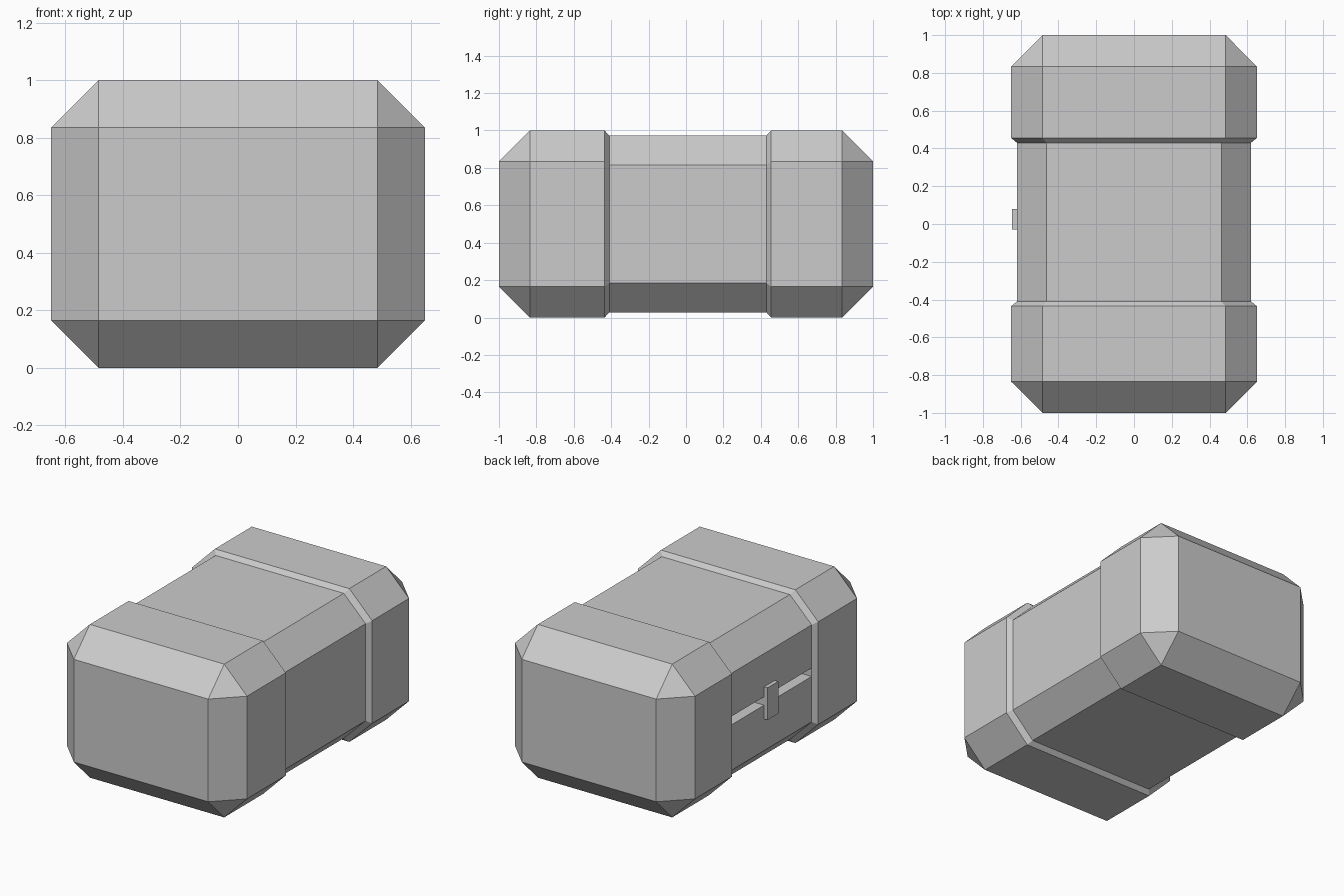
import bpy, bmesh
from mathutils import Vector

if "Cube" in bpy.data.objects:
    bpy.data.objects.remove(bpy.data.objects["Cube"])

SEAM, SLOT_LOW = 0.535, 0.48          # lid seam height, lower edge of the latch slot
Y_IN, Y_OUT = (-0.41, 0.43), (-0.435, 0.455)   # recessed waist and its sloped steps


def grey(name, v):
    mat = bpy.data.materials.new(name)
    mat.diffuse_color = (v, v, v, 1)
    mat.use_nodes = True
    mat.node_tree.nodes["Principled BSDF"].inputs["Base Color"].default_value = mat.diffuse_color
    return mat


base_mat, lid_mat = grey("base_grey", 0.8), grey("lid_grey", 0.64)


def box_bmesh(lo, hi):
    bm = bmesh.new()
    bmesh.ops.create_cube(bm, size=1)
    lo, hi = Vector(lo), Vector(hi)
    for v in bm.verts:
        v.co = (lo + hi) / 2 + v.co * (hi - lo)
    return bm


def finish(bm, name, mats):
    bmesh.ops.recalc_face_normals(bm, faces=bm.faces)
    me = bpy.data.meshes.new(name)
    bm.to_mesh(me)
    bm.free()
    for m in mats:
        me.materials.append(m)
    ob = bpy.data.objects.new(name, me)
    bpy.context.collection.objects.link(ob)
    return ob


def cut(bm, co, no):
    bmesh.ops.bisect_plane(bm, geom=bm.verts[:] + bm.edges[:] + bm.faces[:],
                           plane_co=co, plane_no=no, dist=1e-5)


# Case shell: chamfered box
bm = box_bmesh((-0.65, -1, 0), (0.65, 1, 1))
bmesh.ops.bevel(bm, geom=bm.edges[:], offset=0.165, offset_type='OFFSET',
                segments=1, affect='EDGES', profile=0.5)
for y in Y_IN + Y_OUT:
    cut(bm, (0, y, 0), (0, 1, 0))

# Recessed waist between the two end blocks
for v in bm.verts:
    if Y_IN[0] - 0.01 < v.co.y < Y_IN[1] + 0.01:
        v.co.x *= 0.62 / 0.65
        v.co.z = 0.5 + (v.co.z - 0.5) * 0.945
for z in (SLOT_LOW, SEAM):
    cut(bm, (0, 0, z), (0, 0, 1))

# Lid and base tones
for f in bm.faces:
    f.material_index = int(f.calc_center_median().z > SEAM)

# Latch slot along the left side of the waist
slot = []
for f in bm.faces:
    c = f.calc_center_median()
    if c.x < -0.6 and Y_IN[0] < c.y < Y_IN[1] and SLOT_LOW < c.z < SEAM:
        slot.append(f)
res = bmesh.ops.extrude_face_region(bm, geom=slot)
bmesh.ops.delete(bm, geom=[f for f in slot if f.is_valid], context='FACES_ONLY')
bmesh.ops.translate(bm, vec=(0.07, 0, 0),
                    verts=[g for g in res["geom"] if isinstance(g, bmesh.types.BMVert)])
finish(bm, "case_shell", [base_mat, lid_mat])

# Latch plate and the tongue that holds it in the slot
finish(box_bmesh((-0.645, -0.03, 0.39), (-0.618, 0.08, 0.6)), "latch_plate", [base_mat])
finish(box_bmesh((-0.63, -0.03, 0.475), (-0.54, 0.08, 0.54)), "latch_tongue", [base_mat])
